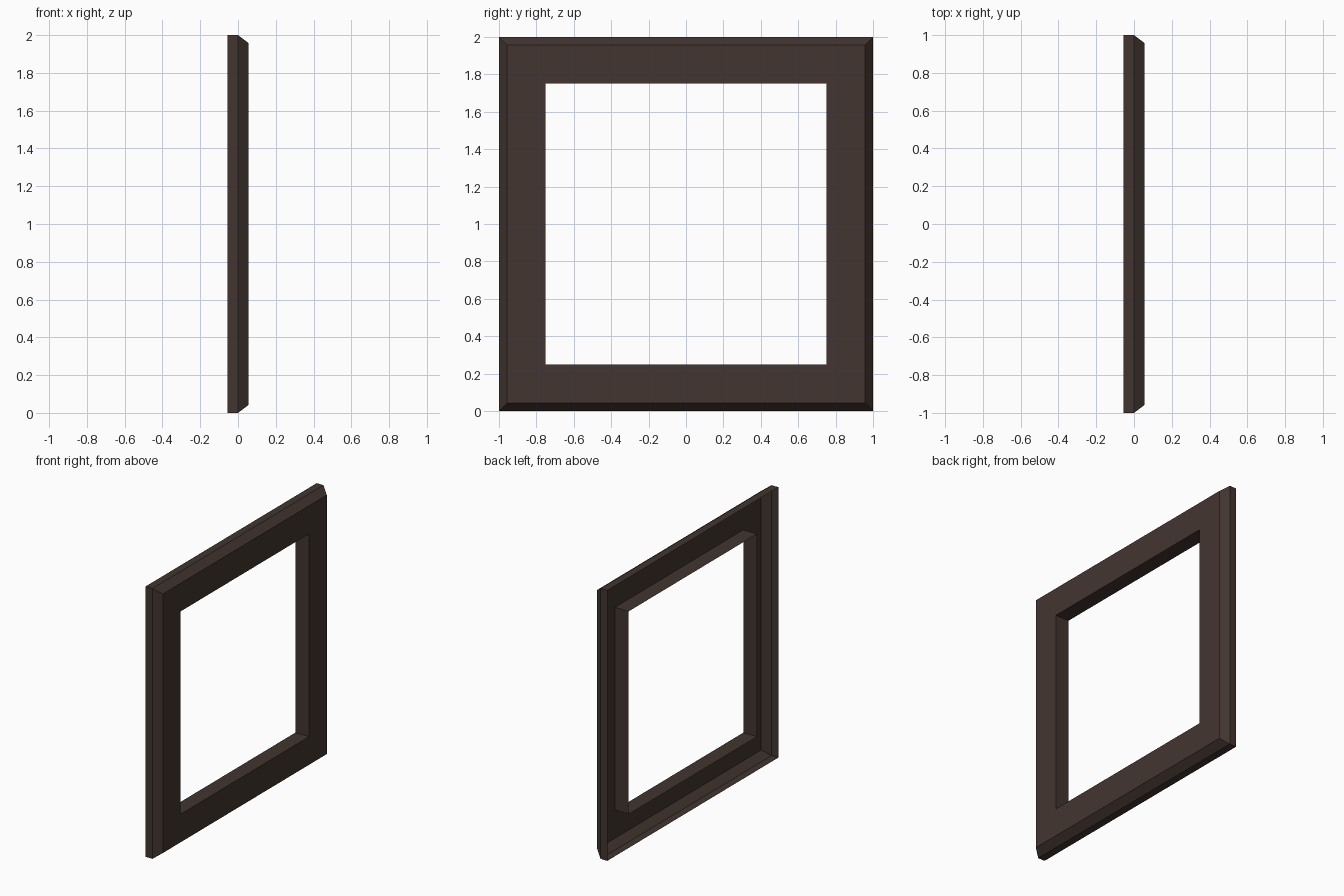
import bpy, bmesh

if "Cube" in bpy.data.objects:
    bpy.data.objects.remove(bpy.data.objects["Cube"])

# Dark wood colour
wood = bpy.data.materials.new("dark_brown_wood")
wood.diffuse_color = (0.055, 0.036, 0.028, 1)
wood.use_nodes = True
wood.node_tree.nodes["Principled BSDF"].inputs["Base Color"].default_value = wood.diffuse_color

# Moulding profile: (depth x, half size of the square ring); the back is left open
profile = [(-0.056, 1.0), (0.0, 1.0), (0.056, 0.958), (0.056, 0.75), (-0.056, 0.75)]
corners = [(-1, -1), (1, -1), (1, 1), (-1, 1)]

# Sweep the profile round the square, mitred at the corners
bm = bmesh.new()
rings = [[bm.verts.new((x, cy * h, 1 + cz * h)) for cy, cz in corners]
         for x, h in profile]
for a, b in zip(rings, rings[1:]):
    for i in range(4):
        j = (i + 1) % 4
        bm.faces.new((a[i], a[j], b[j], b[i]))

mesh = bpy.data.meshes.new("window_frame")
bm.to_mesh(mesh)
bm.free()
mesh.materials.append(wood)
frame = bpy.data.objects.new("window_frame", mesh)
bpy.context.collection.objects.link(frame)
